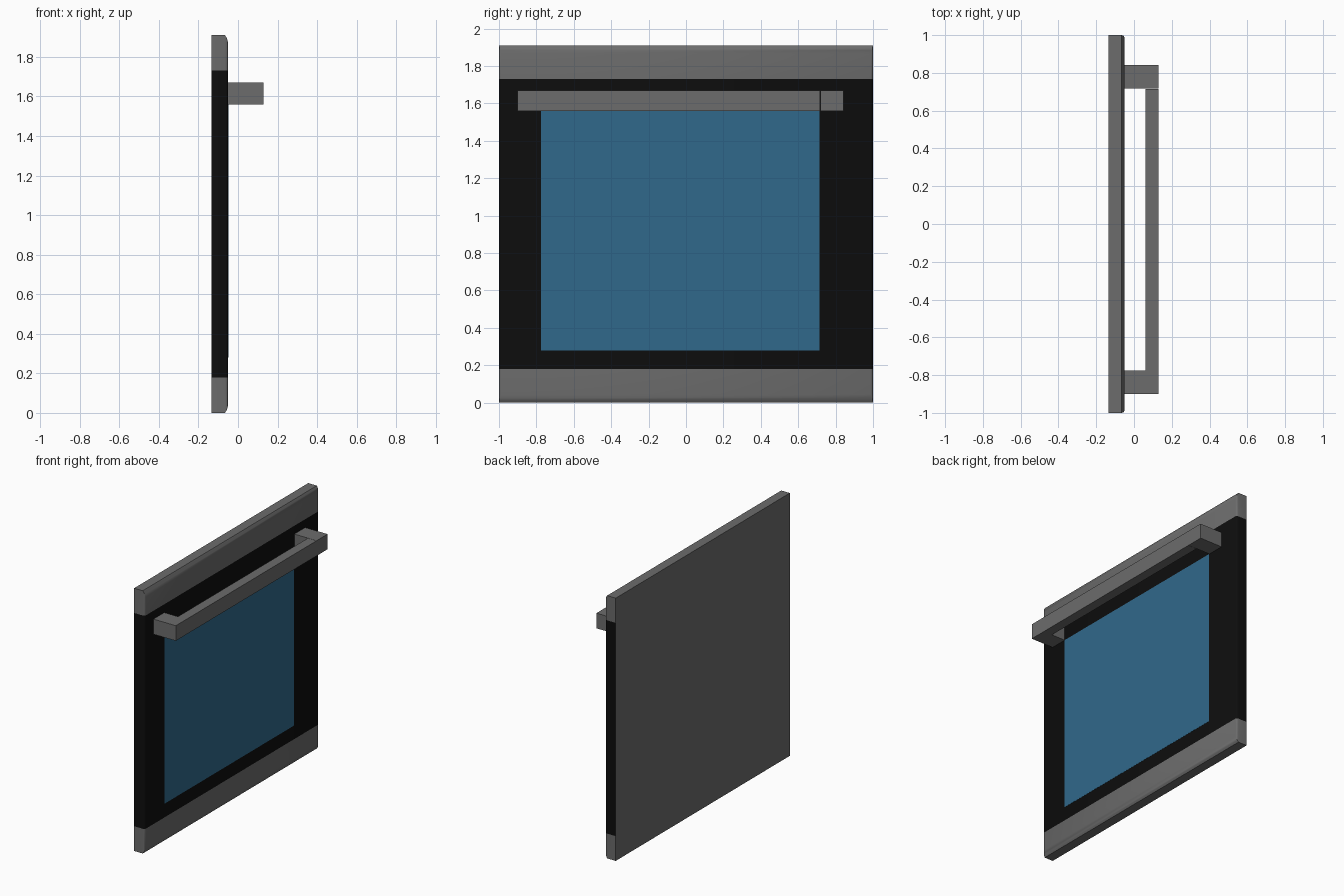
import bpy, bmesh
from mathutils import Vector

if "Cube" in bpy.data.objects:
    bpy.data.objects.remove(bpy.data.objects["Cube"])


def material(name, rgb):
    m = bpy.data.materials.new(name)
    m.diffuse_color = (*rgb, 1)
    m.use_nodes = True
    m.node_tree.nodes["Principled BSDF"].inputs["Base Color"].default_value = m.diffuse_color
    return m


steel = material("dark_steel", (0.15, 0.15, 0.15))
black = material("black_enamel", (0.004, 0.004, 0.004))
blue = material("blue_glass", (0.03, 0.14, 0.26))


def finish(name, bm, mats):
    bmesh.ops.recalc_face_normals(bm, faces=bm.faces)
    me = bpy.data.meshes.new(name)
    bm.to_mesh(me)
    bm.free()
    for m in mats:
        me.materials.append(m)
    ob = bpy.data.objects.new(name, me)
    bpy.context.collection.objects.link(ob)
    return ob


def box(name, x, y, z, mat):
    bm = bmesh.new()
    bmesh.ops.create_cube(bm, size=1)
    for v in bm.verts:
        v.co = Vector([(a + b) / 2 + c * (b - a) for c, (a, b) in zip(v.co, (x, y, z))])
    return finish(name, bm, [mat])


BACK, FRONT, TOP = -0.135, -0.05, 1.91
BAND_LOW, BAND_HIGH = 0.18, 1.73

# Door slab: rings lofted from back to front, with a softened front rim
bm = bmesh.new()
rings = []
for x, dy, dz in [(BACK, 0, 0), (-0.066, 0, 0), (-0.058, 0.002, 0.012),
                  (-0.053, 0.006, 0.026), (FRONT, 0.012, 0.045)]:
    corners = [(-1 + dy, dz), (1 - dy, dz), (1 - dy, TOP - dz), (-1 + dy, TOP - dz)]
    rings.append([bm.verts.new((x, y, z)) for y, z in corners])
for a, b in zip(rings, rings[1:]):
    for i in range(4):
        j = (i + 1) % 4
        bm.faces.new((a[i], a[j], b[j], b[i]))
bm.faces.new(rings[0])
bm.faces.new(rings[-1])

# Split into steel bands and a black middle; the back stays steel
for z in (BAND_LOW, BAND_HIGH):
    bmesh.ops.bisect_plane(bm, geom=bm.verts[:] + bm.edges[:] + bm.faces[:],
                           plane_co=(0, 0, z), plane_no=(0, 0, 1))
for f in bm.faces:
    c = f.calc_center_median()
    f.material_index = int(BAND_LOW < c.z < BAND_HIGH and c.x > BACK + 0.001)
door = finish("door_panel", bm, [steel, black])
bpy.context.view_layer.objects.active = door
door.select_set(True)
bpy.ops.object.shade_smooth_by_angle(angle=0.6)

# Window pane, flush on the door front
box("window_glass", (FRONT - 0.005, FRONT + 0.001), (-0.775, 0.715), (0.28, 1.56), blue)

# Handle: one bent bar (short arm plus long grip) extruded upward
Z0, Z1 = 1.56, 1.67
bm = bmesh.new()
outline = [(FRONT, -0.9), (0.13, -0.9), (0.13, 0.716), (0.06, 0.716),
           (0.06, -0.775), (FRONT, -0.775)]
face = bm.faces.new([bm.verts.new((x, y, Z0)) for x, y in outline])
up = bmesh.ops.extrude_face_region(bm, geom=[face], use_keep_orig=True)
for v in up["geom"]:
    if isinstance(v, bmesh.types.BMVert):
        v.co.z = Z1
finish("handle_grip", bm, [steel])

# Handle: opposite arm
box("handle_arm", (FRONT, 0.13), (0.718, 0.843), (Z0, Z1), steel)
